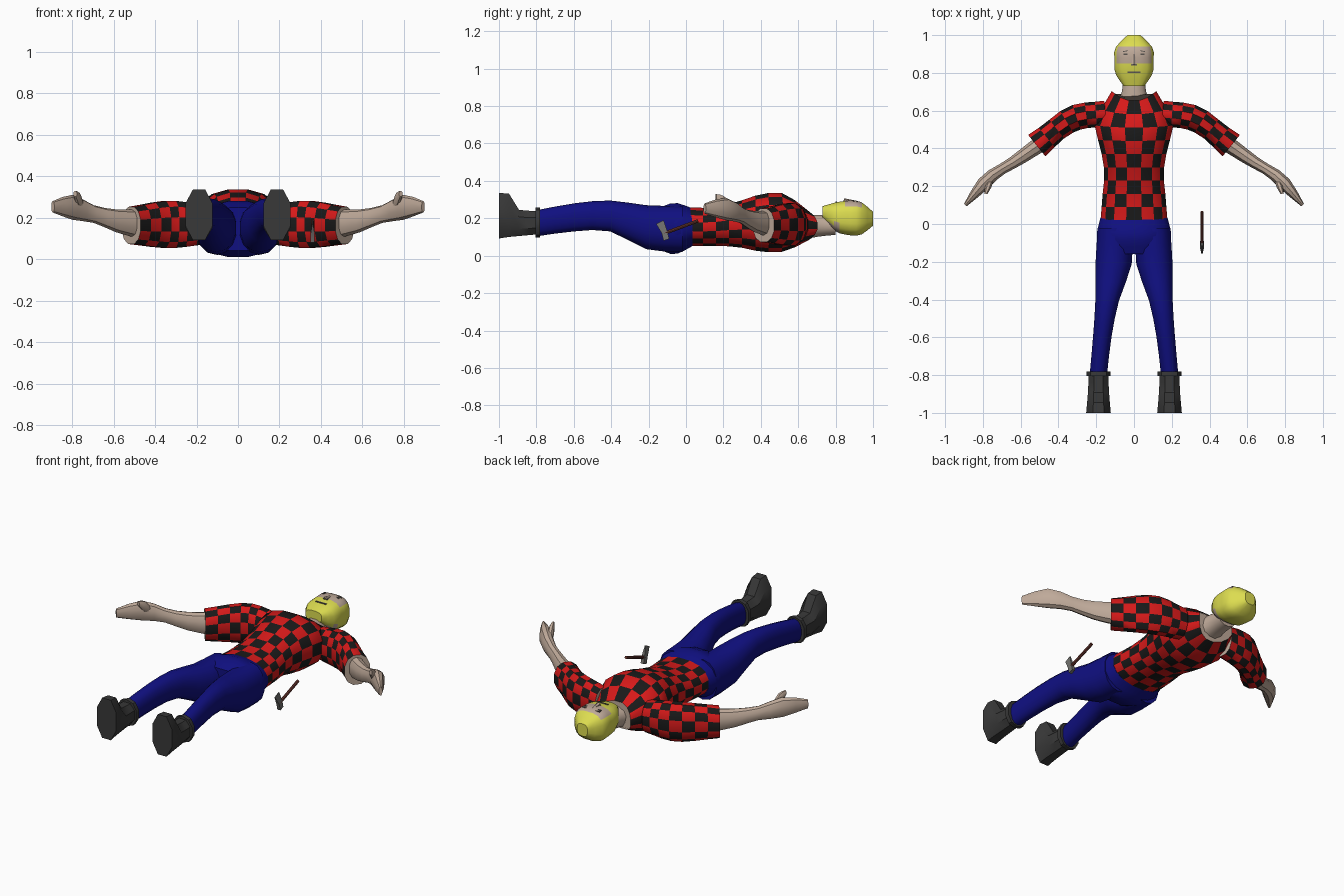
import bpy, bmesh, math
from mathutils import Vector

cube = bpy.data.objects.get("Cube")
if cube:
    bpy.data.objects.remove(cube, do_unlink=True)


def material(name, *rgb):
    m = bpy.data.materials.new(name)
    m.use_nodes = True
    m.diffuse_color = (*rgb, 1)
    m.node_tree.nodes["Principled BSDF"].inputs["Base Color"].default_value = (*rgb, 1)
    return m


RED = material("shirt red", .68, .01, .01)
BLACK = material("shirt black", .01, .01, .01)
BLUE = material("trouser blue", .005, .005, .22)
SKIN = material("skin", .52, .4, .32)
BLOND = material("blond hair", .72, .72, .08)
BOOT = material("boot grey", .04, .04, .04)
WOOD = material("handle brown", .15, .04, .03)
STEEL = material("steel grey", .17, .17, .16)
FEATURE = material("face feature grey", .1, .09, .08)


def finish(name, bm, mats, angle=38):
    bmesh.ops.recalc_face_normals(bm, faces=bm.faces)
    mesh = bpy.data.meshes.new(name)
    bm.to_mesh(mesh)
    bm.free()
    for m in mats:
        mesh.materials.append(m)
    obj = bpy.data.objects.new(name, mesh)
    bpy.context.collection.objects.link(obj)
    bpy.ops.object.select_all(action="DESELECT")
    obj.select_set(True)
    bpy.context.view_layer.objects.active = obj
    bpy.ops.object.shade_smooth_by_angle(angle=math.radians(angle))


def sample(values, t):
    """Smooth curve through evenly spaced values, read at t from start to end."""
    last = len(values) - 1
    if last < 1:
        return values[0]
    i = min(int(t * last), last - 1)
    u = t * last - i
    b, c = values[i], values[i + 1]
    a = values[i - 1] if i > 0 else 2 * b - c
    d = values[i + 2] if i + 2 <= last else 2 * c - b
    slope_in, slope_out = (c - a) / 2, (d - b) / 2
    curve = 3 * (c - b) - 2 * slope_in - slope_out
    return b + u * (slope_in + u * (curve + u * (slope_in + slope_out - 2 * (c - b))))


def rounded(value, power):
    return math.copysign(abs(value) ** power, value)


def loft(name, mats, x, y, width, low, high, steps=8, sides=12, side=1,
         follow=False, power=.9, bend=0, rule=None):
    """Skin rounded cross-sections along a path; each profile is a tuple of values."""
    bm = bmesh.new()
    loops = []
    for i in range(steps + 1):
        t = i / steps
        axis = Vector((1, 0))
        if follow:
            a, b = max(t - .1, 0), min(t + .1, 1)
            axis = Vector((sample(y, a) - sample(y, b), sample(x, b) - sample(x, a))).normalized()
        w, lo, hi = sample(width, t), sample(low, t), sample(high, t)
        loop = []
        for j in range(sides):
            angle = (j + .5) * math.tau / sides
            c, s = rounded(math.cos(angle), power), rounded(math.sin(angle), power)
            loop.append(bm.verts.new((side * (sample(x, t) + w * c * axis.x),
                                      sample(y, t) + w * c * axis.y + bend * t ** 6 * c * c,
                                      (lo + hi) / 2 + s * (hi - lo) / 2)))
        loops.append(loop)
    for i in range(steps):
        for j in range(sides):
            k = (j + 1) % sides
            f = bm.faces.new((loops[i][j], loops[i][k], loops[i + 1][k], loops[i + 1][j]))
            if rule:
                f.material_index = rule(i, j, f.calc_center_median())
    for loop in (loops[0], loops[-1]):
        f = bm.faces.new(loop)
        if rule:
            f.material_index = rule(-1, -1, f.calc_center_median())
    finish(name, bm, mats)


def box(name, mat, loc, size, turn=0):
    bpy.ops.mesh.primitive_cube_add(size=1, location=loc, rotation=(0, 0, turn))
    obj = bpy.context.object
    obj.name = name
    obj.scale = size
    obj.data.materials.append(mat)


def checks(i, j, centre):
    return 2 if i < 0 else (i + j) % 2


def head_colour(i, j, centre):
    face_panel = .85 < centre.y < .95 and centre.z > .26
    nape = centre.y < .82 and centre.z < .18
    return int(face_panel or nape)


CHECKED = [RED, BLACK, SKIN]

# Shirt body, with a neckline that dips in the middle
loft("shirt_body", CHECKED, x=(0,), y=(.02, .65),
     width=(.18, .17, .16, .18, .21, .12),
     low=(.05, .05, .045, .02, .02, .08),
     high=(.26, .26, .29, .33, .335, .24),
     steps=9, sides=16, bend=.055, rule=checks)

# Neck and head, with hair, beard and an open face panel
loft("neck", [SKIN], x=(0,), y=(.61, .8), width=(.1, .065, .06),
     low=(.08, .1, .11), high=(.22, .22, .21), steps=4)
loft("head", [BLOND, SKIN], x=(0,), y=(.73, 1),
     width=(.055, .1, .105, .1, .035),
     low=(.2, .13, .11, .11, .16),
     high=(.265, .285, .295, .29, .235),
     steps=9, sides=16, power=.7, rule=head_colour)

# Nose and mouth
loft("nose", [SKIN], x=(0,), y=(.845, .9), width=(.014, .006),
     low=(.28,), high=(.307, .296), steps=1, sides=6)
box("nose_shadow", FEATURE, (0, .843, .29), (.03, .006, .009))
box("mouth", FEATURE, (0, .803, .284), (.07, .009, .009))

for side, label in ((1, "left_"), (-1, "right_")):
    # Eye and brow
    box(label + "eye", FEATURE, (side * .045, .898, .29), (.02, .008, .009))
    box(label + "brow", FEATURE, (side * .045, .915, .289), (.028, .004, .009), side * -.2)

    # Sleeve with a flared end
    loft(label + "sleeve", CHECKED, x=(.15, .33, .515), y=(.585, .555, .415),
         width=(.07, .07, .07, .065, .075), low=(.07, .05, .07), high=(.26, .285, .255),
         steps=7, side=side, follow=True, rule=checks)

    # Forearm, hand and thumb
    loft(label + "arm", [SKIN], x=(.48, .625, .765, .893), y=(.435, .335, .245, .1),
         width=(.046, .038, .03, .037, .01),
         low=(.1, .13, .175, .19, .225), high=(.24, .24, .26, .31, .28),
         sides=10, side=side, follow=True)
    loft(label + "thumb", [SKIN], x=(.755, .785), y=(.245, .16),
         width=(.014, .018, .009), low=(.225, .25, .3), high=(.26, .32, .33),
         steps=4, sides=8, side=side, follow=True)

    # Trouser leg
    loft(label + "trouser_leg", [BLUE], x=(.1, .108, .142, .168, .188), y=(-.02, -.79),
         width=(.094, .098, .064, .05, .047),
         low=(.02, .035, .13, .13, .105), high=(.265, .27, .295, .28, .245),
         sides=14, side=side)

    # Boot and its cuff
    loft(label + "boot", [BOOT], x=(.188,), y=(-.785, -1), width=(.055, .06, .07),
         low=(.11, .1, .083), high=(.245, .245, .25, .34, .345),
         steps=4, sides=8, side=side)
    loft(label + "boot_cuff", [BOOT], x=(.188,), y=(-.805, -.78), width=(.067,),
         low=(.097,), high=(.258,), steps=1, sides=10, side=side)

# Trouser seat
loft("trouser_seat", [BLUE], x=(0,), y=(.035, -.16), width=(.18, .2, .17),
     low=(.05, .005, .04), high=(.255, .285, .25), steps=5, sides=16)

# Hatchet handle
start, end = Vector((.36, .065, .187)), Vector((.36, -.12, .118))
bpy.ops.mesh.primitive_cylinder_add(
    vertices=8, radius=.009, depth=(end - start).length, location=(start + end) / 2,
    rotation=(end - start).to_track_quat("Z", "Y").to_euler())
handle = bpy.context.object
handle.name = "hatchet_handle"
handle.data.materials.append(WOOD)

# Hatchet head, thinned towards the cutting edge
bm = bmesh.new()
profile = [(-.16, .17), (-.12, .19), (-.1, .13), (-.09, .09), (-.12, .08), (-.13, .12)]
base = bm.faces.new([bm.verts.new((.35, y, z)) for y, z in profile])
grown = bmesh.ops.extrude_face_region(bm, geom=[base])
bmesh.ops.translate(bm, vec=(.02, 0, 0),
                    verts=[v for v in grown["geom"] if isinstance(v, bmesh.types.BMVert)])
for v in bm.verts:
    if v.co.z > .15:
        v.co.x += (.36 - v.co.x) * .8
finish("hatchet_head", bm, [STEEL], angle=20)
